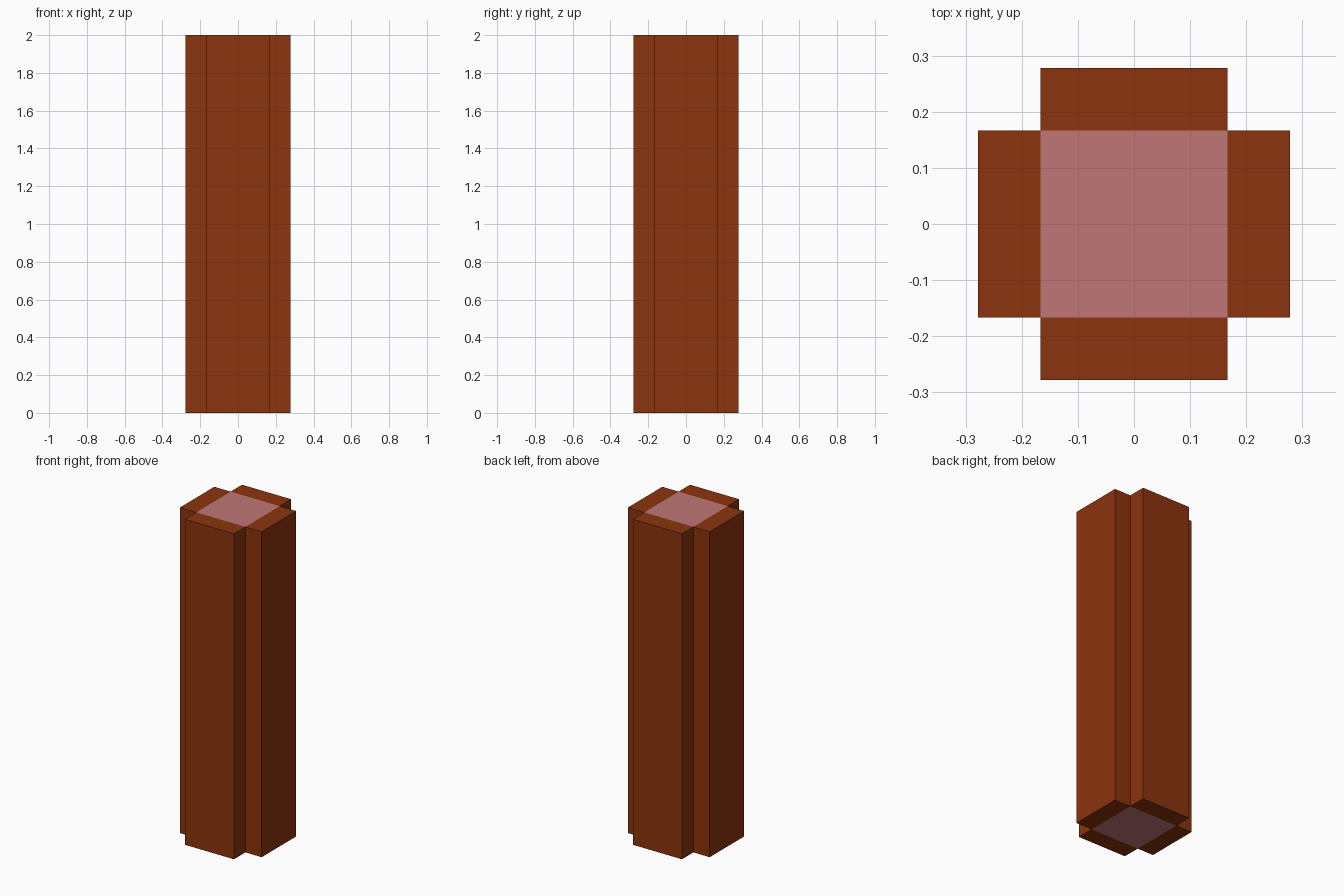
import bpy
import bmesh
from mathutils import Vector

if "Cube" in bpy.data.objects:
    bpy.data.objects.remove(bpy.data.objects["Cube"], do_unlink=True)

CORE = 0.167    # half width of the square core
ARM = 0.278     # reach of each arm from the axis
HEIGHT = 2.0


def make_material(name, color):
    mat = bpy.data.materials.new(name)
    mat.use_nodes = True
    mat.diffuse_color = color
    mat.node_tree.nodes["Principled BSDF"].inputs["Base Color"].default_value = color
    return mat


bark = make_material("reddish brown bark", (0.258, 0.034, 0.004, 1))
heartwood = make_material("dusty pink heartwood", (0.527, 0.181, 0.184, 1))

# Core square of the cross-section
bm = bmesh.new()
bmesh.ops.create_grid(bm, x_segments=1, y_segments=1, size=CORE)

# Push each side outward to form the four arms
for edge in list(bm.edges):
    mid = (edge.verts[0].co + edge.verts[1].co) / 2
    arm = bmesh.ops.extrude_edge_only(bm, edges=[edge])["geom"]
    bmesh.ops.translate(bm, vec=mid.normalized() * (ARM - CORE),
                        verts=[v for v in arm if isinstance(v, bmesh.types.BMVert)])

# Raise the cross-section into a closed column
base = list(bm.faces)
top = bmesh.ops.extrude_face_region(bm, geom=base, use_keep_orig=True)["geom"]
bmesh.ops.translate(bm, vec=Vector((0, 0, HEIGHT)),
                    verts=[v for v in top if isinstance(v, bmesh.types.BMVert)])
bmesh.ops.recalc_face_normals(bm, faces=bm.faces)

# Only the end faces on the axis show the heartwood
for face in bm.faces:
    face.material_index = int(face.calc_center_median().xy.length < 0.01)

mesh = bpy.data.meshes.new("cross_column")
bm.to_mesh(mesh)
bm.free()
mesh.materials.append(bark)
mesh.materials.append(heartwood)
column = bpy.data.objects.new("cross_column", mesh)
bpy.context.collection.objects.link(column)
